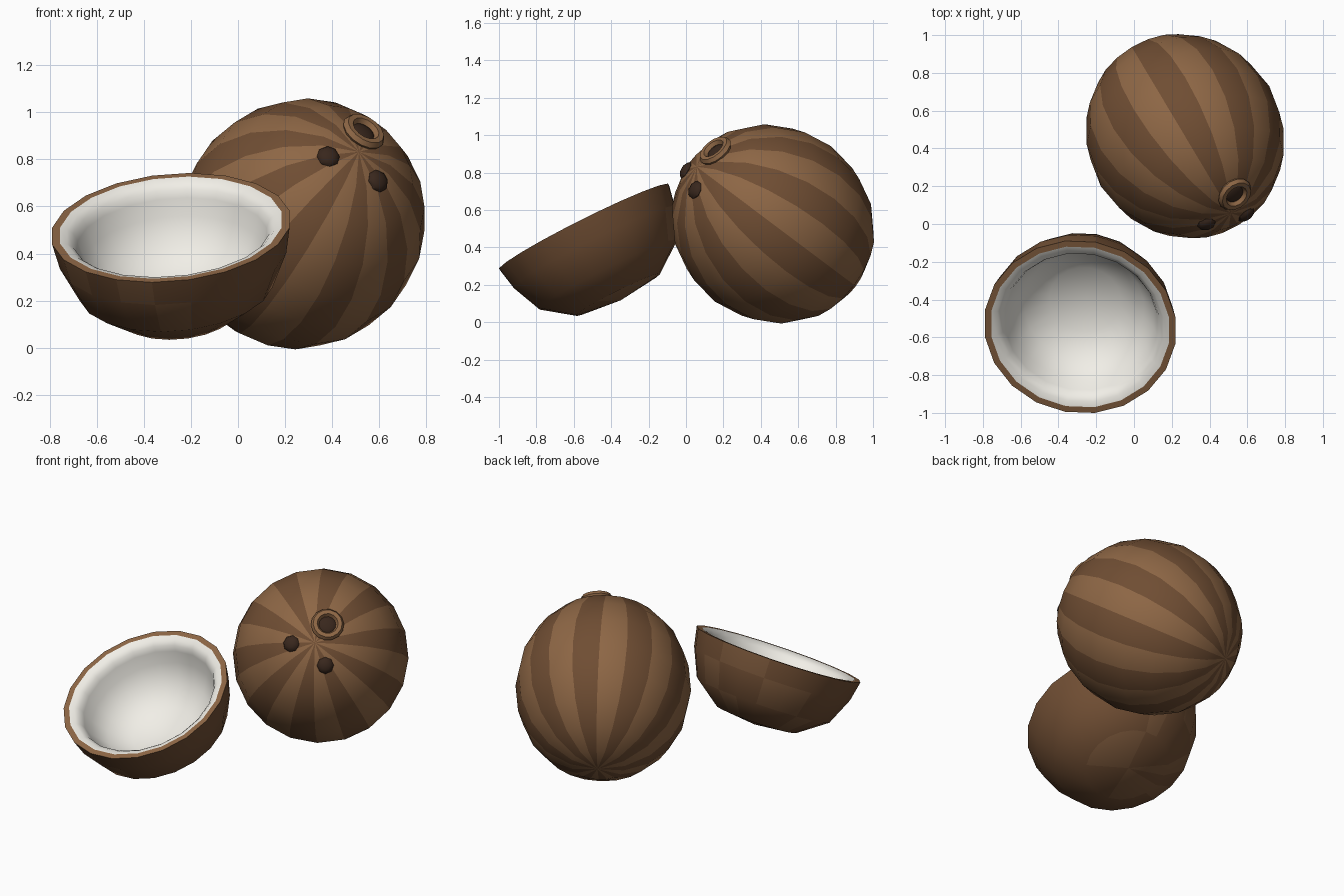
import bpy, bmesh, math, random
from mathutils import Vector, Matrix

if "Cube" in bpy.data.objects:
    bpy.data.objects.remove(bpy.data.objects["Cube"])

random.seed(4)
SEGS = 20


def material(name, rgb):
    m = bpy.data.materials.new(name)
    m.diffuse_color = (*rgb, 1)
    m.use_nodes = True
    m.node_tree.nodes["Principled BSDF"].inputs["Base Color"].default_value = m.diffuse_color
    return m


HUSK = material("husk_brown", (0.16, 0.075, 0.033))
FIBRE = material("fibre_light_brown", (0.27, 0.135, 0.06))
DARK = material("eye_dark", (0.04, 0.02, 0.012))
WHITE = material("flesh_white", (0.88, 0.86, 0.80))


def frame(origin, axis):
    """Matrix placing local z along the axis."""
    return Matrix.Translation(origin) @ axis.to_track_quat('Z', 'Y').to_matrix().to_4x4()


def finish(name, bm, mats, matrix, angle=40):
    mesh = bpy.data.meshes.new(name)
    bm.to_mesh(mesh)
    bm.free()
    for m in mats:
        mesh.materials.append(m)
    ob = bpy.data.objects.new(name, mesh)
    bpy.context.collection.objects.link(ob)
    ob.matrix_world = matrix
    bpy.ops.object.select_all(action='DESELECT')
    ob.select_set(True)
    bpy.context.view_layer.objects.active = ob
    bpy.ops.object.shade_smooth_by_angle(angle=math.radians(angle))
    return ob


def lathe(name, profile, mats, matrix, pick=lambda seg, row: 0, segs=SEGS, closed=False):
    """Spin (radius, height) points round z; pick chooses each face's material."""
    bm = bmesh.new()
    rings = []
    for r, z in profile:
        n = 1 if r < 1e-6 else segs
        rings.append([bm.verts.new((r * math.cos(math.tau * i / segs),
                                    r * math.sin(math.tau * i / segs), z)) for i in range(n)])
    if closed:
        rings.append(rings[0])
    for row, (lo, hi) in enumerate(zip(rings, rings[1:])):
        for i in range(segs):
            j = (i + 1) % segs
            loop = [lo[i % len(lo)], lo[j % len(lo)], hi[j % len(hi)], hi[i % len(hi)]]
            face = bm.faces.new(list(dict.fromkeys(loop)))
            face.material_index = pick(i, row)
    return finish(name, bm, mats, matrix)


def ellipse(radius, height, rows):
    """Profile of an ellipsoid from bottom pole to top pole."""
    return [(radius * math.sin(math.pi * k / rows) if 0 < k < rows else 0,
             -height * math.cos(math.pi * k / rows)) for k in range(rows + 1)]


# Whole coconut: egg-shaped body with alternating meridian stripes
centre = Vector((0.27, 0.465, 0.526))
axis = Vector((0.43, -0.72, 0.54)).normalized()
lathe("whole_coconut", ellipse(0.519, 0.565, 10), [HUSK, FIBRE],
      frame(centre, axis), lambda seg, row: seg % 2)

# Two closed eyes: flattened dark bumps
for name, offset in (("left_eye", (0.115, -0.472, 0.29)), ("right_eye", (0.33, -0.423, 0.185))):
    out = Vector(offset)
    lathe(name, ellipse(0.05, 0.026, 6), [DARK],
          frame(centre + out.normalized() * 0.557, out), segs=8)

# Open eye: raised ring with a dark plug
out = Vector((0.27, -0.315, 0.40)).normalized()
ring = [(0.074 + 0.024 * math.cos(math.tau * k / 6), 0.024 * math.sin(math.tau * k / 6))
        for k in range(6)]
lathe("open_eye_ring", ring, [FIBRE], frame(centre + out * 0.563, out), segs=14, closed=True)
lathe("open_eye_plug", ellipse(0.062, 0.022, 6), [DARK], frame(centre + out * 0.55, out), segs=12)

# Half coconut: tilted shell with random light patches and a light cut edge
half = frame(Vector((-0.285, -0.545, 0.51)), Vector((-0.08, -0.446, 0.89)))
shell = [(0, -0.44), (0.25, -0.407), (0.415, -0.285), (0.488, -0.12), (0.512, 0), (0.478, 0)]


def patch(seg, row):
    if row == 4:
        return 2
    return int(random.random() < (0.4 if row == 0 else 0.2))


PATCH = material("patch_brown", (0.20, 0.098, 0.044))
lathe("half_shell", shell, [HUSK, PATCH, FIBRE], half, patch)

# White flesh: sloping rim running down into the cavity
flesh = [(0.478, 0), (0.448, -0.008), (0.422, -0.03), (0.408, -0.065), (0.385, -0.14),
         (0.32, -0.25), (0.19, -0.325), (0, -0.35)]
lathe("half_flesh", flesh, [WHITE], half)
